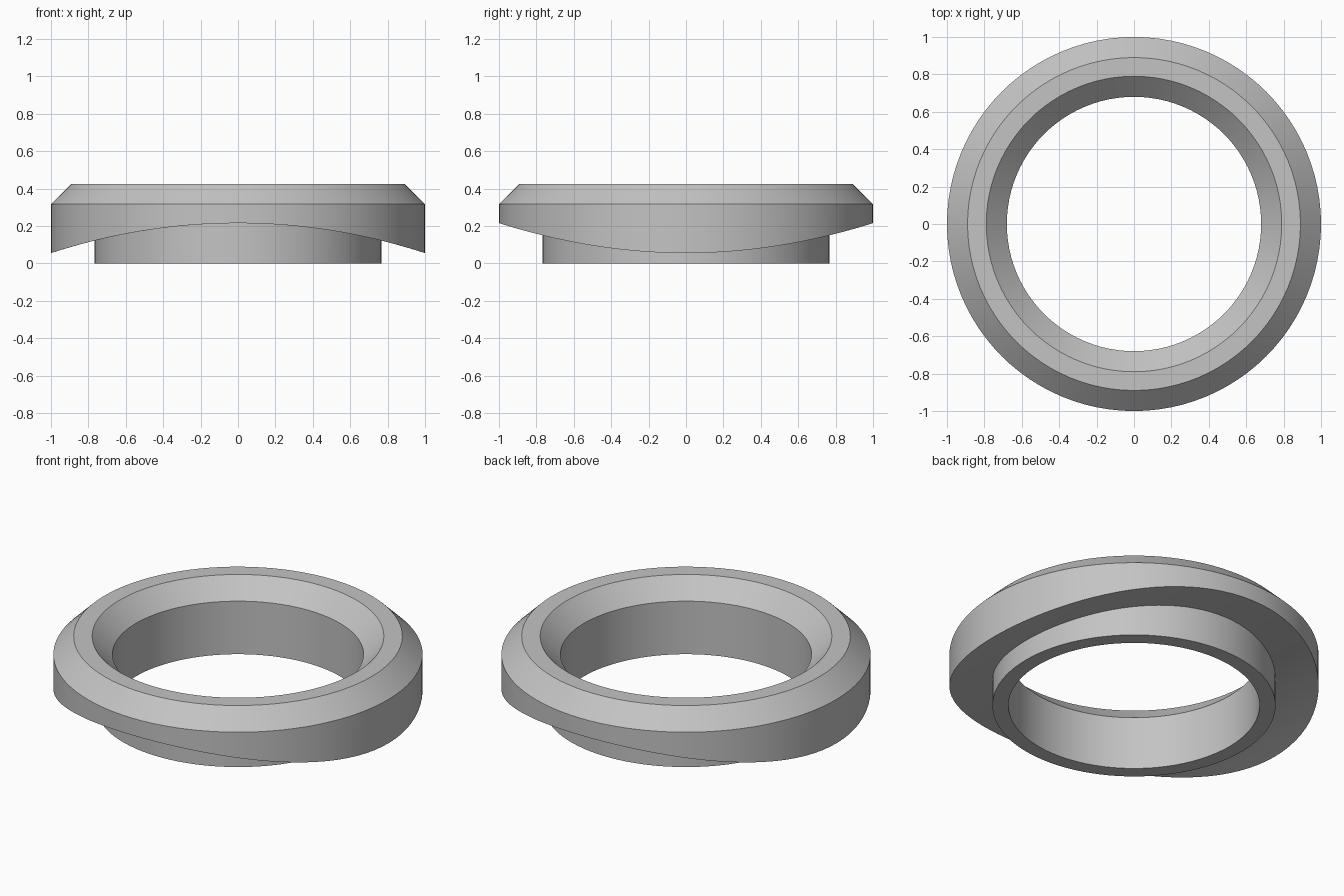
import bpy
import bmesh
from math import cos, sin, pi, radians, sqrt

if "Cube" in bpy.data.objects:
    bpy.data.objects.remove(bpy.data.objects["Cube"])

SEGMENTS = 96
SADDLE_RADIUS = 3.2   # radius of the pipe the underside sits on
SADDLE_TOP = 0.215

grey = bpy.data.materials.new("plain grey")
grey.use_nodes = True
colour = (0.55, 0.55, 0.55, 1)
grey.diffuse_color = colour
grey.node_tree.nodes["Principled BSDF"].inputs["Base Color"].default_value = colour


def saddle(x):
    """Height of the underside, curved like a pipe lying along y."""
    return SADDLE_TOP - SADDLE_RADIUS + sqrt(SADDLE_RADIUS**2 - x * x)


# Closed section (radius, height); None follows the saddle curve
section = [(0.68, 0), (0.68, 0.317), (0.79, 0.425), (0.89, 0.425), (1, 0.317),
           (1, None), (0.94, None), (0.88, None), (0.82, None), (0.767, None),
           (0.767, 0)]

# Sweep the section around z
bm = bmesh.new()
rings = []
for i in range(SEGMENTS):
    a = 2 * pi * i / SEGMENTS
    rings.append([bm.verts.new((r * cos(a), r * sin(a),
                                saddle(r * cos(a)) if z is None else z))
                  for r, z in section])
for i, ring in enumerate(rings):
    following = rings[(i + 1) % SEGMENTS]
    for j in range(len(section)):
        k = (j + 1) % len(section)
        bm.faces.new((ring[j], ring[k], following[k], following[j]))
bmesh.ops.recalc_face_normals(bm, faces=bm.faces)

mesh = bpy.data.meshes.new("saddle_ring")
bm.to_mesh(mesh)
bm.free()
mesh.materials.append(grey)
ring_object = bpy.data.objects.new("saddle_ring", mesh)
bpy.context.collection.objects.link(ring_object)

# Smooth round walls, crisp chamfer edges
bpy.context.view_layer.objects.active = ring_object
ring_object.select_set(True)
bpy.ops.object.shade_smooth_by_angle(angle=radians(25))
